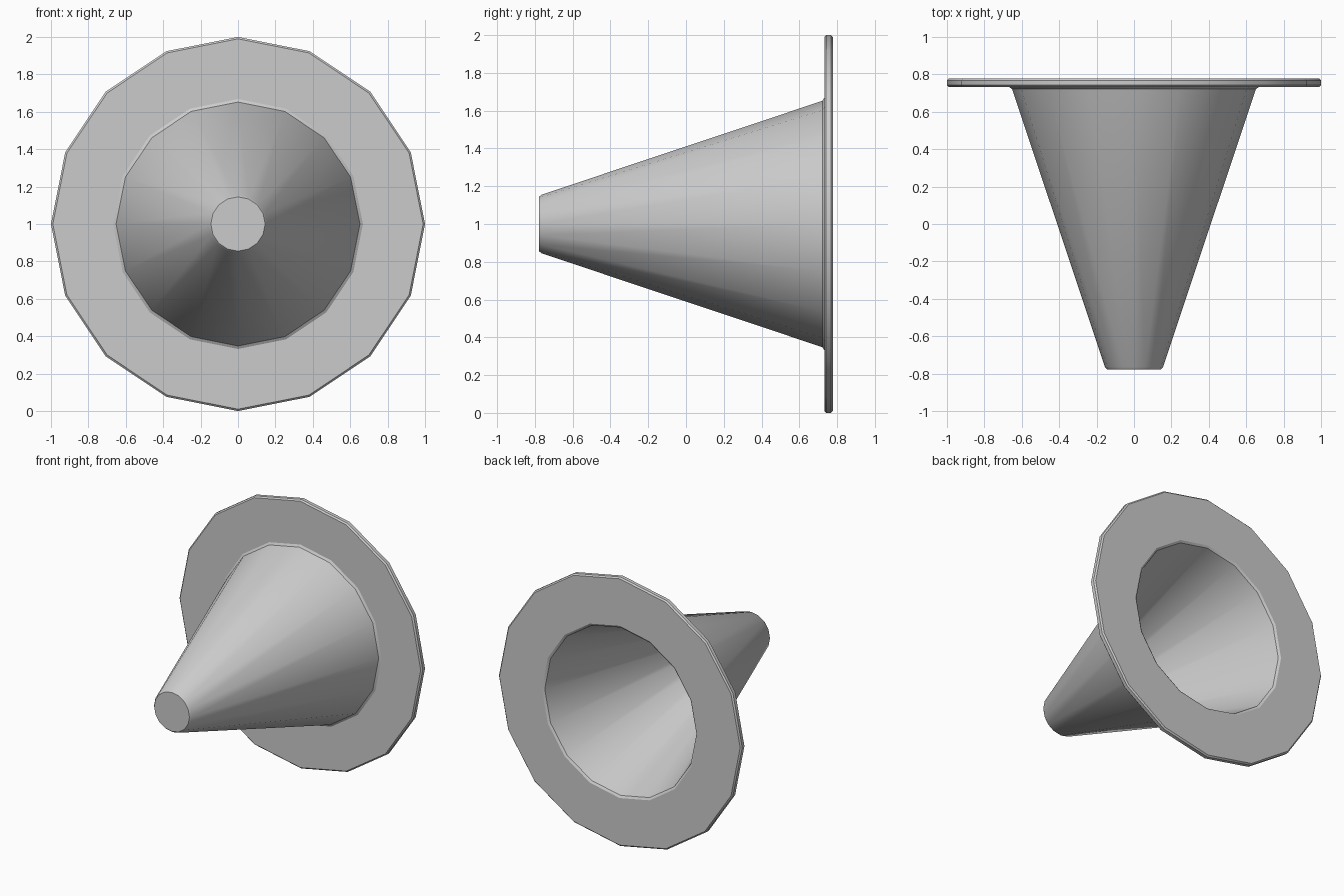
import bpy, bmesh
from math import sin, cos, tau

if "Cube" in bpy.data.objects:
    bpy.data.objects.remove(bpy.data.objects["Cube"])

SIDES = 16
AXIS_Z = 1.0

# Closed-tip funnel profile as (radius, y): outer tip -> flange -> inner tip
PROFILE = [
    (0.145, -0.777), (0.155, -0.765),                            # rounded tip
    (0.652, 0.722), (0.668, 0.732),                              # cone wall, fillet
    (0.990, 0.732), (1.000, 0.742), (1.000, 0.768), (0.990, 0.778),  # flange rim
    (0.640, 0.778), (0.624, 0.768),                              # mouth edge
    (0.115, -0.732),                                             # inner wall
]


def lathe_y(name, profile):
    """Revolve a profile about the y axis and cap both ends."""
    bm = bmesh.new()
    rings = []
    for r, y in profile:
        rings.append([bm.verts.new((r * cos(tau * i / SIDES), y,
                                    r * sin(tau * i / SIDES)))
                      for i in range(SIDES)])
    for a, b in zip(rings, rings[1:]):
        for i in range(SIDES):
            j = (i + 1) % SIDES
            bm.faces.new((a[i], a[j], b[j], b[i]))
    bm.faces.new(rings[0])
    bm.faces.new(rings[-1])
    bmesh.ops.recalc_face_normals(bm, faces=bm.faces)
    mesh = bpy.data.meshes.new(name)
    bm.to_mesh(mesh)
    bm.free()
    obj = bpy.data.objects.new(name, mesh)
    bpy.context.collection.objects.link(obj)
    return obj


# Hollow cone with a wide flange, lying along y
funnel = lathe_y("flanged_cone", PROFILE)
funnel.location.z = AXIS_Z
bpy.context.view_layer.objects.active = funnel
funnel.select_set(True)
bpy.ops.object.shade_smooth_by_angle(angle=0.55)
